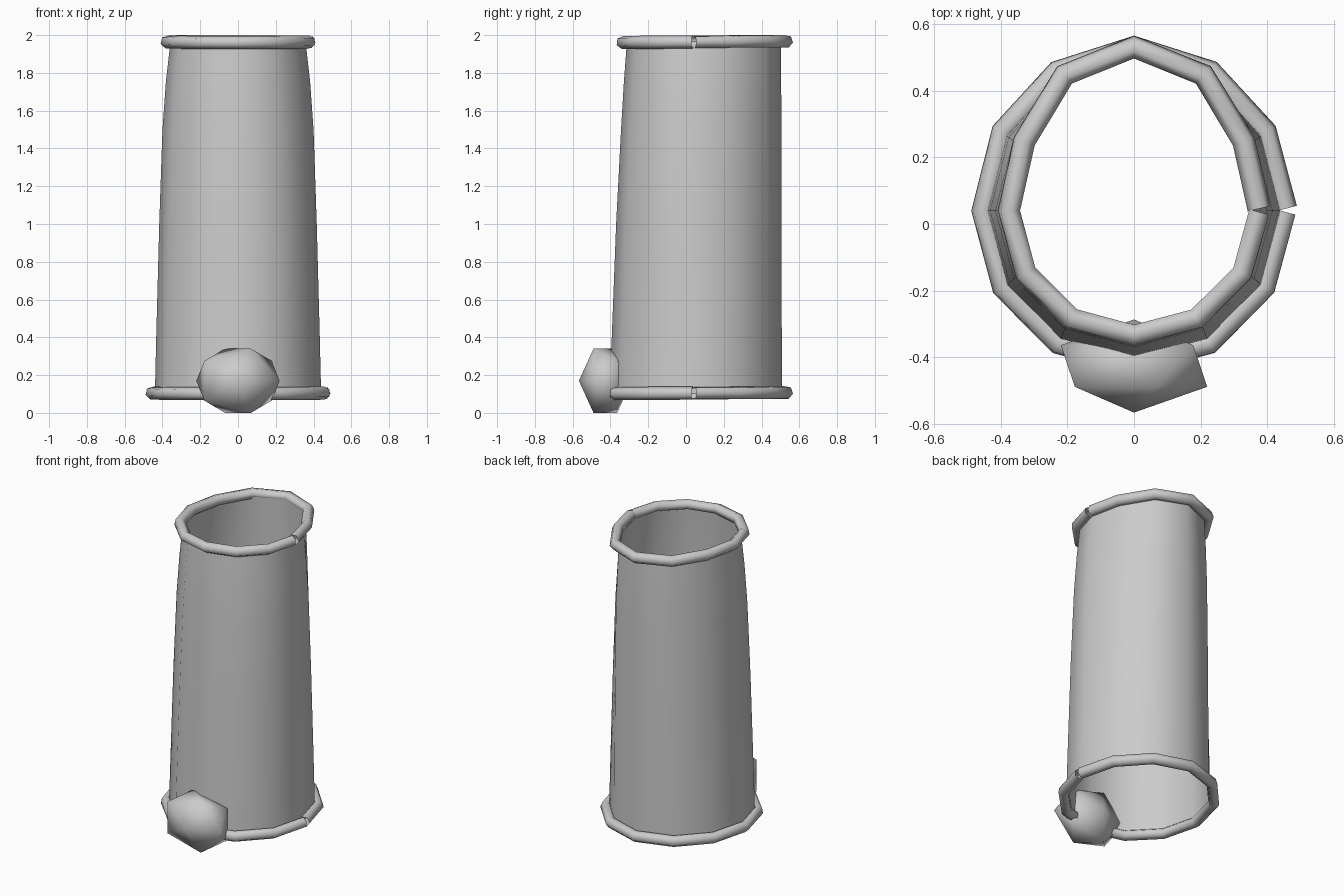
import bpy, bmesh, math
from mathutils import Vector, Matrix

if "Cube" in bpy.data.objects:
    bpy.data.objects.remove(bpy.data.objects["Cube"])

CY = 0.04          # y of the widest point of the egg-shaped section
N = 12


def section(rx, front, back, t):
    """12 egg-shaped section points; t=0 round back, t=1 pointed back."""
    mx = [1, 0.867 + 0.01 * t, 0.505 + 0.05 * t, 0]
    my = [0, 0.485 - 0.06 * t, 0.85 - 0.02 * t, 1]
    pts = []
    for i in range(N):
        q, k = divmod(i, 3)
        j = k if q % 2 == 0 else 3 - k
        if q < 2:
            y = back * my[j]
            x = rx * mx[j]
        else:
            y = -front * math.sin(math.radians(30 * j))
            x = rx * math.cos(math.radians(30 * j))
        if q in (1, 2):
            x = -x
        pts.append(Vector((x, CY + y, 0)))
    return pts


def finish(name, bm, angle):
    bmesh.ops.recalc_face_normals(bm, faces=bm.faces)
    mesh = bpy.data.meshes.new(name)
    bm.to_mesh(mesh)
    bm.free()
    ob = bpy.data.objects.new(name, mesh)
    bpy.context.collection.objects.link(ob)
    bpy.ops.object.select_all(action='DESELECT')
    ob.select_set(True)
    bpy.context.view_layer.objects.active = ob
    bpy.ops.object.shade_smooth_by_angle(angle=math.radians(angle))
    return ob


def skin(bm, loops, closed):
    for a, b in zip(loops, loops[1:]):
        n = len(a)
        for i in range(n):
            bm.faces.new((a[i], a[(i + 1) % n], b[(i + 1) % n], b[i]))


def rim(name, pts, z, r, sides=6):
    """Split rolled rim with a slight twist that ends in a small gap on +x."""
    bm = bmesh.new()
    path = pts + [pts[0].copy()]
    path[0] = path[0] + Vector((0, 0.006, 0))
    path[-1] = path[-1] - Vector((0, 0.004, 0))
    loops = []
    for i, p in enumerate(path):
        a, b = path[max(i - 1, 0)], path[min(i + 1, N)]
        tangent = (b - a).normalized()
        out = Vector((tangent.y, -tangent.x, 0))
        twist = math.radians(25) * (1 - i / N)
        lift = 0.003 * math.sin(2 * math.pi * i / N)
        loop = []
        for k in range(sides):
            a = 2 * math.pi * (k + 0.5) / sides + twist
            loop.append(bm.verts.new(p + out * r * math.cos(a)
                        + Vector((0, 0, z + lift + r * math.sin(a)))))
        loops.append(loop)
    skin(bm, loops, True)
    return finish(name, bm, 65)


# Tapered open shell: z, half width, front depth, back depth
profile = [(0.10, 0.44, 0.445, 0.467), (0.40, 0.433, 0.433, 0.467),
           (1.00, 0.417, 0.41, 0.466), (1.50, 0.40, 0.384, 0.465),
           (1.75, 0.382, 0.369, 0.464), (1.965, 0.358, 0.353, 0.462)]
bm = bmesh.new()
rows = []
for z, rx, f, b in profile:
    rows.append([bm.verts.new(p + Vector((0, 0, z)))
                 for p in section(rx, f, b, z / 2)])
skin(bm, rows, True)
finish("cuff_shell", bm, 60)

# Rolled rims
rim("top_rim", section(0.376, 0.375, 0.492, 1), 1.964, 0.035)
rim("bottom_rim", section(0.456, 0.462, 0.492, 0), 0.105, 0.035)

# Faceted front boss
bm = bmesh.new()
bmesh.ops.create_icosphere(bm, subdivisions=1, radius=1)
bmesh.ops.transform(bm, matrix=Matrix.Translation((0, -0.427, 0.17))
                    @ Matrix.Diagonal((0.246, 0.14, 0.2, 1))
                    @ Matrix.Rotation(math.pi / 2, 4, 'X'), verts=bm.verts)
finish("front_boss", bm, 80)
